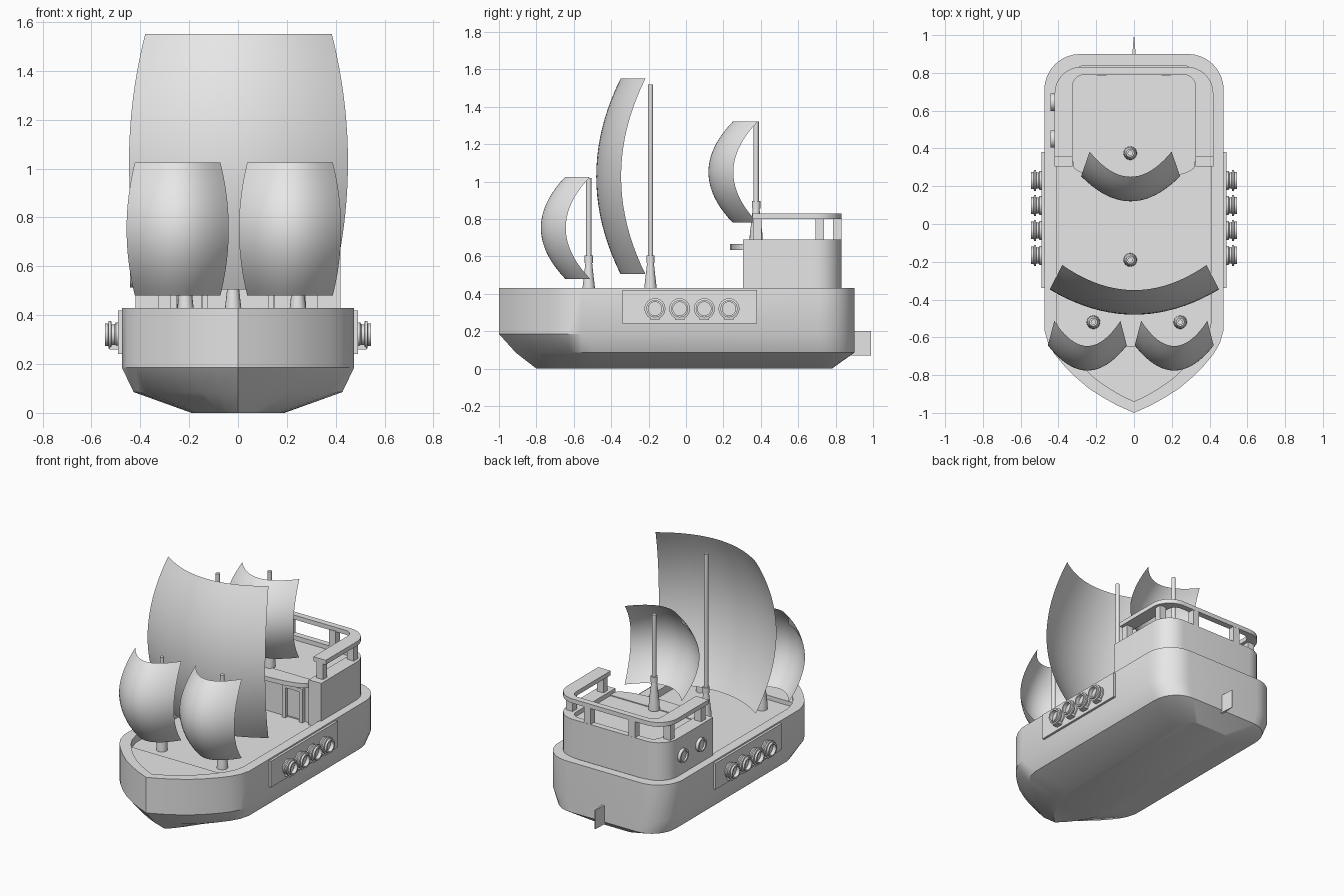
import bpy, bmesh, math
from mathutils import Matrix, Vector

cube = bpy.data.objects.get("Cube")
if cube:
    bpy.data.objects.remove(cube, do_unlink=True)

grey = bpy.data.materials.new("plain_grey")
grey.use_nodes = True
grey.diffuse_color = (0.8, 0.8, 0.8, 1)
grey.node_tree.nodes["Principled BSDF"].inputs["Base Color"].default_value = (0.8, 0.8, 0.8, 1)


def finish(name, bm, recalc=True):
    if recalc:
        bmesh.ops.recalc_face_normals(bm, faces=bm.faces)
    mesh = bpy.data.meshes.new(name)
    bm.to_mesh(mesh)
    bm.free()
    mesh.materials.append(grey)
    ob = bpy.data.objects.new(name, mesh)
    bpy.context.collection.objects.link(ob)
    bpy.ops.object.select_all(action='DESELECT')
    ob.select_set(True)
    bpy.context.view_layer.objects.active = ob
    bpy.ops.object.shade_smooth_by_angle(angle=math.radians(30))
    return ob


def loft(name, rings):
    """Skin a list of equal closed rings and cap both ends."""
    bm = bmesh.new()
    loops = [[bm.verts.new(p) for p in ring] for ring in rings]
    n = len(loops[0])
    for a, b in zip(loops, loops[1:]):
        for i in range(n):
            j = (i + 1) % n
            bm.faces.new((a[i], a[j], b[j], b[i]))
    bm.faces.new(loops[0][::-1])
    bm.faces.new(loops[-1])
    return finish(name, bm)


def prism(name, pts, z0, z1):
    return loft(name, [[(x, y, z) for x, y in pts] for z in (z0, z1)])


def box(name, centre, size):
    x, y, z = centre
    a, b, h = (s / 2 for s in size)
    corners = [(x - a, y - b), (x + a, y - b), (x + a, y + b), (x - a, y + b)]
    return prism(name, corners, z - h, z + h)


def lathe(name, profile, centre, side=0, n=20):
    """Turn (radius, height) pairs; side = +1/-1 points the axis along x."""
    place = Matrix.Translation(centre) @ Matrix.Rotation(side * math.pi / 2, 4, 'Y')
    ring = [(math.cos(math.tau * i / n), math.sin(math.tau * i / n)) for i in range(n)]
    return loft(name, [[place @ Vector((r * c, r * s, h)) for c, s in ring]
                       for r, h in profile])


def u_path(w, front, back, r, n=8):
    """U-shaped outline from +x front around the stern to -x front."""
    half = [(w, front)]
    for i in range(n + 1):
        t = math.pi / 2 * i / n
        half.append((w - r + r * math.cos(t), back - r + r * math.sin(t)))
    return half + [(-x, y) for x, y in reversed(half)]


# Hull: one plan outline scaled at each level, then folded in for the bulwark
BOW = [(0.09, -0.96), (0.17, -0.915), (0.24, -0.87), (0.31, -0.81), (0.37, -0.75),
       (0.42, -0.69), (0.455, -0.63), (0.475, -0.56)]
PLAN = [(-x, y) for x, y in reversed(BOW)] + [(0, -1)] + BOW + u_path(0.475, 0, 0.9, 0.19)[1:-1]


def plan(w, bow, stern):
    return [(x * w / 0.475, bow + (y + 1) * (stern - bow) / 1.9) for x, y in PLAN]


levels = [(0, 0.19, -0.80, 0.78), (0.085, 0.427, -0.91, 0.9), (0.185, 0.475, -1, 0.9),
          (0.43, 0.475, -1, 0.9), (0.43, 0.407, -0.94, 0.84), (0.38, 0.407, -0.94, 0.84)]
loft("hull", [[(x, y, z) for x, y in plan(w, b, s)] for z, w, b, s in levels])

# Raised foredeck
fore = [(x, min(y, -0.64)) for x, y in plan(0.407, -0.94, 0.84) if y < -0.6]
prism("foredeck", fore, 0.37, 0.41)

# Rudder
prism("rudder", [(-0.01, 0.88), (0.01, 0.88), (0.002, 0.99), (-0.002, 0.99)], 0.07, 0.2)

# Stern cabin with parapet, balcony floor and rail
prism("cabin_wall", u_path(0.42, 0.305, 0.832, 0.14)
      + u_path(0.325, 0.305, 0.79, 0.06)[::-1], 0.375, 0.69)
prism("cabin_core", u_path(0.33, 0.33, 0.8, 0.06), 0.375, 0.66)
arc = [math.pi * i / 16 for i in range(17)]
prism("balcony_floor", [(0.324 * math.cos(t), 0.31 - 0.075 * math.sin(t)) for t in arc]
      + [(-0.324, 0.36), (0.324, 0.36)], 0.635, 0.666)
prism("stern_rail", u_path(0.42, 0.355, 0.832, 0.14)
      + u_path(0.325, 0.355, 0.79, 0.06)[::-1], 0.8, 0.83)

for s in (-1, 1):
    # Rail posts
    for x, y in ((0.372, 0.38), (0.372, 0.715), (0.17, 0.808)):
        box("rail_post", (s * x, y, 0.745), (0.05, 0.046, 0.12))
    # Framed cabin doors
    box("door", (s * 0.2, 0.328, 0.495), (0.1, 0.012, 0.21))
    for dx in (-0.065, 0.065):
        box("door_jamb", (s * 0.2 + dx, 0.32, 0.495), (0.025, 0.03, 0.23))
    box("door_lintel", (s * 0.2, 0.32, 0.6), (0.155, 0.03, 0.025))
    # Gun plate and cannons
    box("gun_plate", (s * 0.48, 0.02, 0.33), (0.022, 0.72, 0.18))
    for i in range(4):
        lathe("cannon", [(0.05, 0), (0.05, 0.025), (0.042, 0.03), (0.042, 0.042),
                         (0.056, 0.044), (0.056, 0.054), (0.046, 0.056), (0.046, 0.07),
                         (0.036, 0.07), (0.036, 0.045)],
              (s * 0.475, 0.23 - 0.132 * i, 0.32), s, 24)
        box("cannon_foot", (s * 0.505, 0.23 - 0.132 * i, 0.27), (0.04, 0.05, 0.02))

# Portholes on one side of the cabin
for y in (0.45, 0.645):
    lathe("porthole", [(0.046, 0), (0.046, 0.024), (0.034, 0.024), (0.034, 0.012)],
          (-0.418, y, 0.56), -1)


def mast(name, x, y, base, top):
    lathe(name, [(0.036, 0), (0.034, 0.05), (0.018, 0.19), (0.022, 0.19), (0.022, 0.23),
                 (0.014, 0.23), (0.014, top - base)], (x, y, base), n=16)


def sail(name, x, y, z0, z1, w, mid_w, n=20):
    """Sheet billowing forward both across and up."""
    bm = bmesh.new()
    grid = []
    for j in range(n + 1):
        v = 2 * j / n - 1
        bulge = 1 - v * v
        row = []
        for i in range(n + 1):
            u = 2 * i / n - 1
            row.append(bm.verts.new((x + u * (w + (mid_w - w) * bulge),
                                     y - 0.133 * (1 - u * u) - 0.13 * bulge,
                                     z0 + (z1 - z0) * j / n)))
        grid.append(row)
    for a, b in zip(grid, grid[1:]):
        for i in range(n):
            bm.faces.new((a[i], a[i + 1], b[i + 1], b[i]))
    finish(name, bm, recalc=False)


# Masts and sails
mast("main_mast", -0.02, -0.19, 0.375, 1.52)
sail("main_sail", 0.002, -0.217, 0.505, 1.55, 0.382, 0.448)
mast("aft_mast", -0.02, 0.375, 0.665, 1.32)
sail("aft_sail", -0.018, 0.383, 0.78, 1.32, 0.217, 0.262)
for label, mx, sx in (("right", -0.215, -0.247), ("left", 0.245, 0.213)):
    mast("fore_mast_" + label, mx, -0.52, 0.375, 1.02)
    sail("fore_sail_" + label, sx, -0.513, 0.48, 1.025, 0.175, 0.209)
